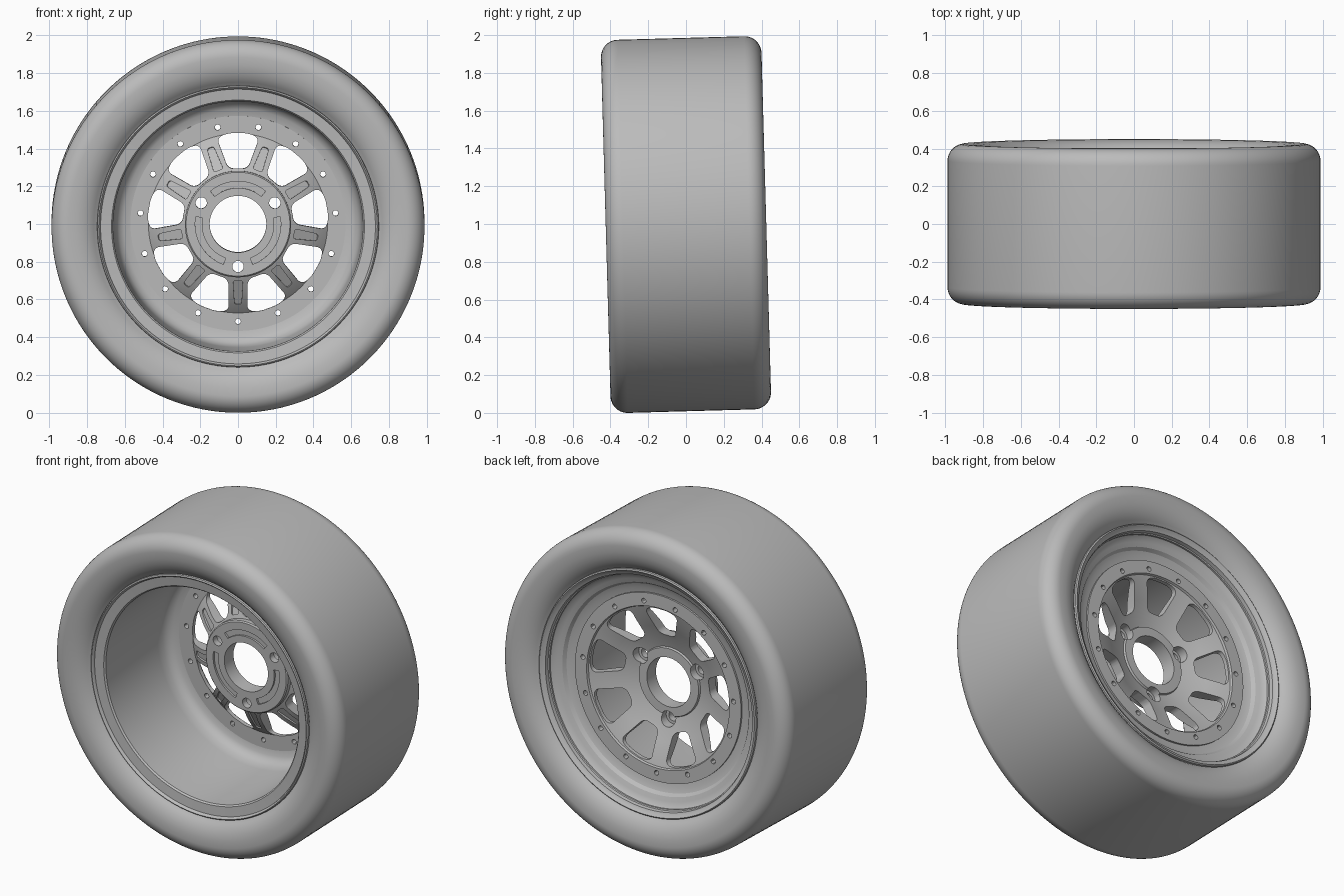
import bpy, bmesh
from math import sin, cos, pi, radians, atan2
from mathutils import Matrix

if "Cube" in bpy.data.objects:
    bpy.data.objects.remove(bpy.data.objects["Cube"])

grey = bpy.data.materials.new("mid grey")
grey.use_nodes = True
grey.diffuse_color = (0.5, 0.5, 0.5, 1)
grey.node_tree.nodes["Principled BSDF"].inputs["Base Color"].default_value = (0.5, 0.5, 0.5, 1)


def make_object(name, bm):
    bmesh.ops.recalc_face_normals(bm, faces=bm.faces)
    mesh = bpy.data.meshes.new(name)
    bm.to_mesh(mesh)
    bm.free()
    mesh.materials.append(grey)
    obj = bpy.data.objects.new(name, mesh)
    bpy.context.collection.objects.link(obj)
    return obj


def lathe(name, profile, steps=128):
    """Spin a closed (radius, y) profile around the y axle."""
    bm = bmesh.new()
    rings = []
    for i in range(steps):
        a = 2 * pi * i / steps
        rings.append([bm.verts.new((r * cos(a), y, r * sin(a))) for r, y in profile])
    n = len(profile)
    for i in range(steps):
        a, b = rings[i], rings[(i + 1) % steps]
        for j in range(n):
            k = (j + 1) % n
            bm.faces.new((a[j], a[k], b[k], b[j]))
    return make_object(name, bm)


def add_prism(bm, outline, y0, y1, matrix, rounding=0):
    """Extrude an (x, z) outline from y0 to y1, with rounded corners."""
    part = bmesh.new()
    part.faces.new([part.verts.new((x, y0, z)) for x, z in outline])
    if rounding:
        bmesh.ops.bevel(part, geom=part.verts[:], offset=rounding, segments=6,
                        profile=0.5, affect='VERTICES')
    res = bmesh.ops.extrude_face_region(part, geom=part.faces[:])
    moved = [v for v in res["geom"] if isinstance(v, bmesh.types.BMVert)]
    bmesh.ops.translate(part, verts=moved, vec=(0, y1 - y0, 0))
    part.transform(matrix)
    bmesh.ops.recalc_face_normals(part, faces=part.faces)
    temp = bpy.data.meshes.new("temp")
    part.to_mesh(temp)
    part.free()
    bm.from_mesh(temp)
    bpy.data.meshes.remove(temp)


def circle(radius, sides):
    return [(radius * cos(2 * pi * i / sides), radius * sin(2 * pi * i / sides))
            for i in range(sides)]


def around(count, start=0):
    """Turns about the axle; the unturned part points up."""
    return [Matrix.Rotation(radians(start) + 2 * pi * i / count, 4, 'Y') for i in range(count)]


def cut(obj, bm):
    cutter = make_object("cutter", bm)
    cutter.hide_render = True
    mod = obj.modifiers.new("cut", 'BOOLEAN')
    mod.operation = 'DIFFERENCE'
    mod.solver = 'EXACT'
    mod.object = cutter
    graph = bpy.context.evaluated_depsgraph_get()
    result = bpy.data.meshes.new_from_object(obj.evaluated_get(graph))
    obj.modifiers.clear()
    obj.data = result
    bpy.data.objects.remove(cutter)


# Tyre: bulged sidewalls, rounded shoulders and a flat tread
side = [(0.70, 0.34), (0.745, 0.365), (0.765, 0.385), (0.79, 0.402),
        (0.82, 0.415), (0.855, 0.423)]
side += [(0.898 + 0.09 * sin(a), 0.335 + 0.09 * cos(a))
         for a in [pi / 2 * i / 10 for i in range(11)]]
tyre = lathe("tyre", [(r, -y) for r, y in side] + side[::-1], 160)

# Rim: front lip, deep barrel, inner shoulder, then the stepped back lip
rim = lathe("rim", [
    (0.71, -0.33), (0.747, -0.36), (0.745, -0.378), (0.738, -0.383), (0.731, -0.376),
    (0.728, -0.366), (0.67, -0.36), (0.662, -0.35),
    (0.655, 0.14), (0.648, 0.185), (0.632, 0.215), (0.605, 0.233), (0.56, 0.24),
    (0.56, 0.262), (0.60, 0.268), (0.625, 0.278), (0.64, 0.298), (0.665, 0.308),
    (0.69, 0.318), (0.705, 0.335), (0.71, 0.365), (0.722, 0.37), (0.731, 0.378),
    (0.738, 0.383), (0.745, 0.378), (0.747, 0.36), (0.71, 0.33)])

# Wheel centre: hub plate, dished spokes and bolting flange in one turned piece
centre = lathe("wheel_centre", [
    (0.15, 0.08), (0.275, 0.08), (0.282, 0.087), (0.282, 0.115), (0.36, 0.15),
    (0.43, 0.195), (0.475, 0.235), (0.57, 0.235), (0.57, 0.275), (0.49, 0.275),
    (0.485, 0.262), (0.42, 0.242), (0.35, 0.212), (0.28, 0.18), (0.21, 0.158),
    (0.205, 0.17), (0.15, 0.17)])

# Openings: nine windows, fifteen flange bolts, three lug holes with seats
bm = bmesh.new()
window = [(-0.052, 0.293), (0.052, 0.293), (0.112, 0.452), (0.055, 0.478), (-0.055, 0.478),
          (-0.112, 0.452)]
for turn in around(9):
    add_prism(bm, window, 0, 0.4, turn, 0.028)
for turn in around(15, 180):
    add_prism(bm, circle(0.015, 12), 0, 0.4, turn @ Matrix.Translation((0, 0, 0.52)))
for turn in around(3, 180):
    add_prism(bm, circle(0.03, 20), 0, 0.13, turn @ Matrix.Translation((0, 0, 0.225)))
cut(centre, bm)

bm = bmesh.new()
for turn in around(3, 180):
    add_prism(bm, circle(0.048, 24), 0.12, 0.4, turn @ Matrix.Translation((0, 0, 0.225)))

# Shallow pockets along the spoke fronts
slope = Matrix.Translation((0, 0.155, 0.365)) @ Matrix.Rotation(atan2(0.08, 0.15), 4, 'X').inverted()
pocket = [(-0.026, -0.07), (0.026, -0.07), (0.018, 0.075), (-0.018, 0.075)]
for turn in around(9, 180):
    add_prism(bm, pocket, -0.06, 0.012, turn @ Matrix.Rotation(0, 4, 'Y') @
              Matrix.Translation((0, 0.155, 0.365)) @
              Matrix.Rotation(-atan2(0.08, 0.15), 4, 'X'), 0.012)

# Curved grooves in the hub face, between the lug holes
angles = [radians(50 + 80 * i / 16) for i in range(17)]
groove = [(0.227 * cos(a), 0.227 * sin(a)) for a in angles]
groove += [(0.192 * cos(a), 0.192 * sin(a)) for a in reversed(angles)]
for turn in around(3):
    add_prism(bm, groove, 0, 0.092, turn)
cut(centre, bm)

# Lean the wheel slightly, stand it on the ground and shade it
parts = [tyre, rim, centre]
lean = Matrix.Rotation(radians(1.6), 4, 'X')
for obj in parts:
    obj.data.transform(lean)
drop = -min(v.co.z for v in tyre.data.vertices)
bpy.ops.object.select_all(action='DESELECT')
for obj in parts:
    obj.data.transform(Matrix.Translation((0, 0, drop)))
    obj.select_set(True)
bpy.context.view_layer.objects.active = tyre
bpy.ops.object.shade_smooth_by_angle(angle=radians(30))
